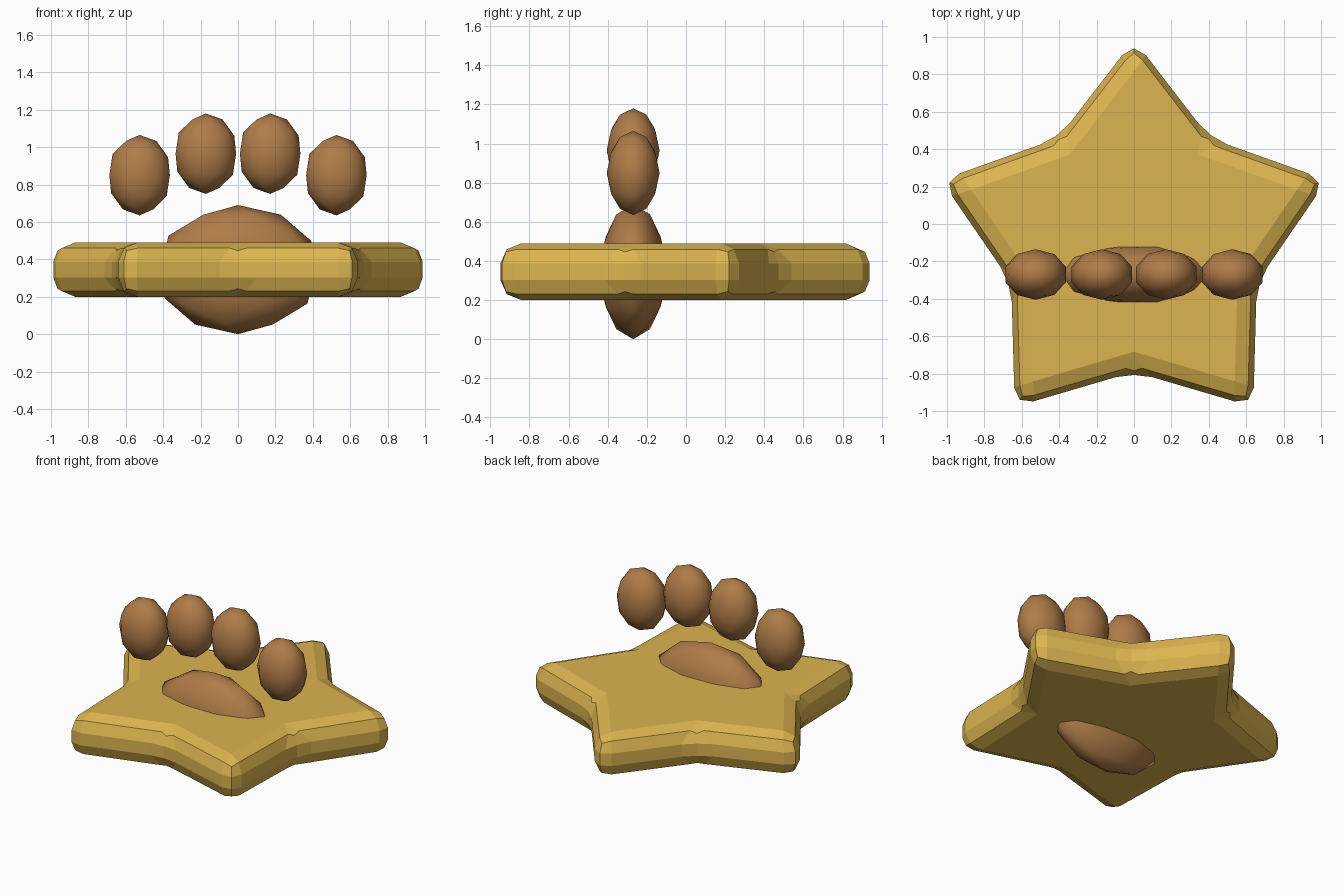
import bpy, bmesh
from math import sin, cos, pi

if "Cube" in bpy.data.objects:
    bpy.data.objects.remove(bpy.data.objects["Cube"])


def material(name, rgb):
    m = bpy.data.materials.new(name)
    m.diffuse_color = (*rgb, 1)
    m.use_nodes = True
    m.node_tree.nodes["Principled BSDF"].inputs["Base Color"].default_value = m.diffuse_color
    return m


gold = material("gold", (0.72, 0.46, 0.08))
brown = material("brown", (0.43, 0.20, 0.065))

# Star plate: five-pointed outline, extruded, with rounded edges
Y0, R_TIP, R_NOTCH, Z0, Z1 = -0.10, 1.085, 0.69, 0.20, 0.49
bm = bmesh.new()
ring = []
for i in range(10):
    r = R_NOTCH if i % 2 else R_TIP
    a = pi / 2 + i * pi / 5
    ring.append(bm.verts.new((r * cos(a), Y0 + r * sin(a), Z0)))
base = bm.faces.new(ring)
top = bmesh.ops.extrude_face_region(bm, geom=[base])["geom"]
bmesh.ops.translate(bm, vec=(0, 0, Z1 - Z0),
                    verts=[g for g in top if isinstance(g, bmesh.types.BMVert)])
bmesh.ops.recalc_face_normals(bm, faces=bm.faces[:])
mesh = bpy.data.meshes.new("star_plate")
bm.to_mesh(mesh)
bm.free()
star = bpy.data.objects.new("star_plate", mesh)
bpy.context.collection.objects.link(star)
mesh.materials.append(gold)
bevel = star.modifiers.new("rounded_edges", "BEVEL")
bevel.limit_method = "NONE"
bevel.width = 0.103
bevel.segments = 2


# Paw pads: stretched low-poly balls
def pad(name, x, z, radii):
    bpy.ops.mesh.primitive_ico_sphere_add(subdivisions=2, radius=1, location=(x, -0.27, z))
    o = bpy.context.object
    o.name = name
    o.scale = radii
    bpy.ops.object.transform_apply(location=False, rotation=False, scale=True)
    bpy.ops.object.shade_smooth()
    o.data.materials.append(brown)


pad("palm_pad", 0, 0.345, (0.437, 0.172, 0.345))
for side, s in (("left", -1), ("right", 1)):
    pad("inner_toe_" + side, s * 0.172, 0.965, (0.17, 0.135, 0.215))
    pad("outer_toe_" + side, s * 0.526, 0.85, (0.17, 0.135, 0.215))
